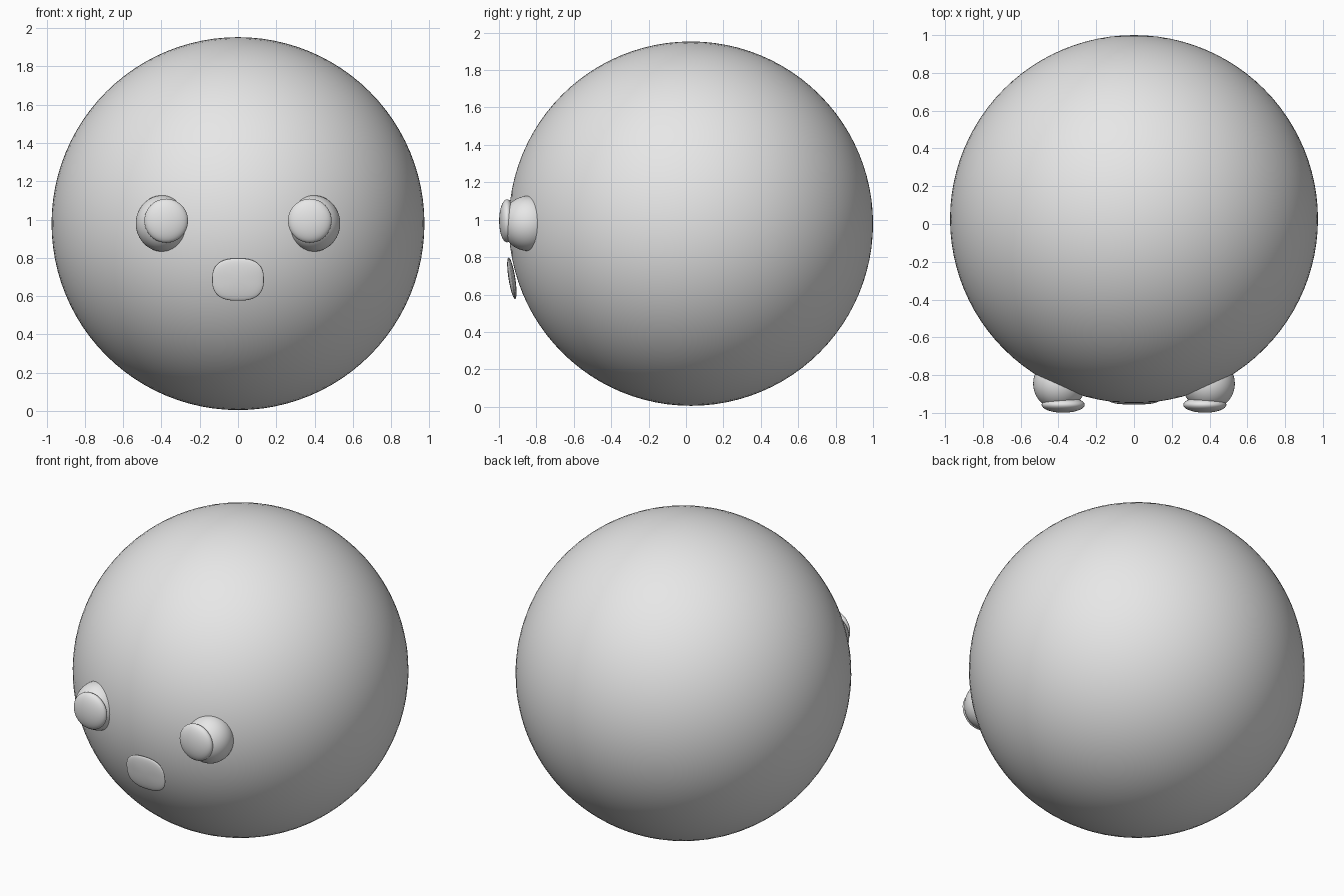
import bpy, math
from mathutils import Matrix

if "Cube" in bpy.data.objects:
    bpy.data.objects.remove(bpy.data.objects["Cube"])

grey = bpy.data.materials.new("light_grey")
grey.diffuse_color = (0.8, 0.8, 0.8, 1)
grey.use_nodes = True
grey.node_tree.nodes["Principled BSDF"].inputs["Base Color"].default_value = grey.diffuse_color


def ball(name, loc, radii, segs, rings, tilt=0, power=2.0):
    """Smooth ellipsoid; a power above 2 squares off its front outline."""
    bpy.ops.mesh.primitive_uv_sphere_add(segments=segs, ring_count=rings, radius=1)
    ob = bpy.context.object
    ob.name = name
    # Poles face front and back
    ob.data.transform(Matrix.Rotation(math.pi / 2, 4, 'X'))
    for v in ob.data.vertices:
        r = math.hypot(v.co.x, v.co.z)
        if power != 2 and r > 1e-5:
            c, s = abs(v.co.x / r), abs(v.co.z / r)
            k = (c ** power + s ** power) ** (-1 / power)
            v.co.x *= k
            v.co.z *= k
        v.co.x *= radii[0]
        v.co.y *= radii[1]
        v.co.z *= radii[2]
    ob.data.transform(Matrix.Translation(loc) @ Matrix.Rotation(tilt, 4, 'X'))
    ob.data.materials.append(grey)
    bpy.ops.object.shade_smooth()
    return ob


# Round body
ball("body", (0, 0.026, 0.979), (0.974, 0.974, 0.974), 96, 48)

# Eyes with flattened pupils set slightly inwards
for side, s in (("left", -1), ("right", 1)):
    ball(side + "_eye", (s * 0.395, -0.845, 0.98), (0.139, 0.139, 0.147), 48, 24)
    ball(side + "_pupil", (s * 0.375, -0.957, 0.994), (0.114, 0.042, 0.115), 48, 24)

# Flattened mouth, leaning with the body
ball("mouth", (0, -0.931, 0.687), (0.135, 0.018, 0.112), 48, 24,
     tilt=math.radians(9), power=2.6)
